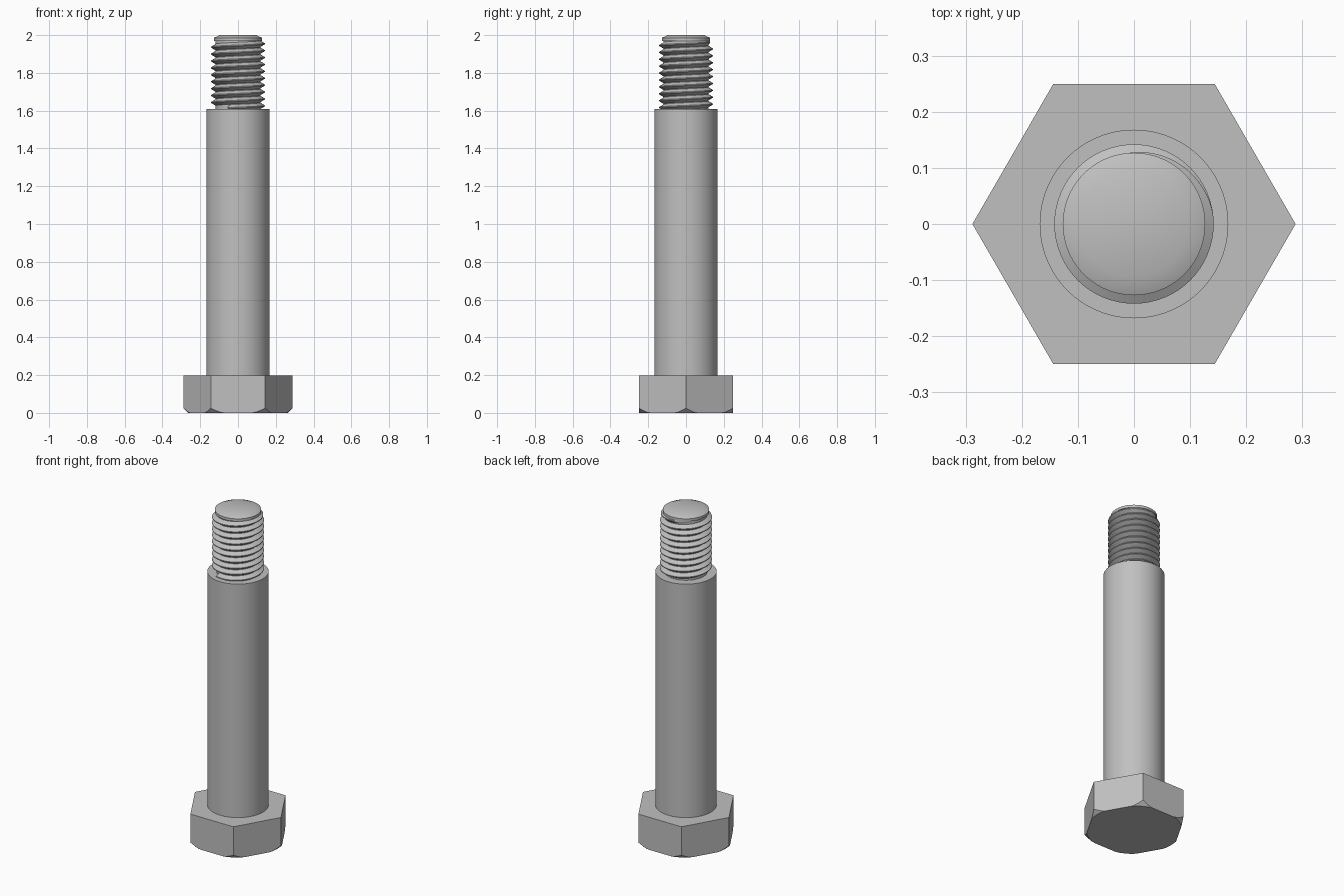
import bpy, bmesh
from math import cos, sin, pi, radians, hypot, floor
from mathutils import Vector

cube = bpy.data.objects.get("Cube")
if cube:
    bpy.data.objects.remove(cube, do_unlink=True)

# Single steel colour
steel = bpy.data.materials.new("steel_grey")
steel.use_nodes = True
GREY = (0.53, 0.53, 0.53, 1)
steel.diffuse_color = GREY
steel.node_tree.nodes["Principled BSDF"].inputs["Base Color"].default_value = GREY

HEAD_TOP, SHANK_TOP, TIP = 0.197, 1.61, 2.0
CORE_R, CREST_R = 0.118, 0.142


def finish(name, bm, angle=30):
    bmesh.ops.remove_doubles(bm, verts=bm.verts, dist=1e-5)
    bmesh.ops.recalc_face_normals(bm, faces=bm.faces)
    mesh = bpy.data.meshes.new(name)
    bm.to_mesh(mesh)
    bm.free()
    mesh.materials.append(steel)
    obj = bpy.data.objects.new(name, mesh)
    bpy.context.collection.objects.link(obj)
    bpy.ops.object.select_all(action='DESELECT')
    obj.select_set(True)
    bpy.context.view_layer.objects.active = obj
    bpy.ops.object.shade_smooth_by_angle(angle=radians(angle))
    return obj


def loft(bm, rings, closed=True):
    """Join rings of points with quads and cap both ends."""
    rings = [[bm.verts.new(p) for p in ring] for ring in rings]
    n = len(rings[0])
    for a, b in zip(rings, rings[1:]):
        for i in range(n):
            j = (i + 1) % n
            bm.faces.new((a[i], a[j], b[j], b[i]))
    bm.faces.new(rings[0][::-1])
    bm.faces.new(rings[-1])


def lathe(name, profile, sides=96):
    bm = bmesh.new()
    loft(bm, [[(r * cos(2 * pi * i / sides), r * sin(2 * pi * i / sides), z)
               for i in range(sides)] for r, z in profile])
    return finish(name, bm)


# Hexagonal head, its lower corners trimmed by a cone
CORNER, CONE_R, SLOPE, STEPS = 0.288, 0.263, 1.0, 12
corners = [Vector((CORNER * cos(k * pi / 3), CORNER * sin(k * pi / 3))) for k in range(6)]
outline = [corners[k].lerp(corners[(k + 1) % 6], s / STEPS)
           for k in range(6) for s in range(STEPS)]
base, trim, top = [], [], []
for p in outline:
    inner = p * min(1, CONE_R / p.length)
    base.append((*inner, 0))
    trim.append((*p, max(0, p.length - CONE_R) * SLOPE))
    top.append((*p, HEAD_TOP))
bm = bmesh.new()
loft(bm, [base, trim, top])
finish("hex_head", bm, 25)

# Plain shank and the threaded end's core with its shallow tip chamfer
lathe("shank", [(0.168, HEAD_TOP), (0.168, SHANK_TOP)])
lathe("threaded_core", [(CORE_R, SHANK_TOP), (CORE_R, 1.97), (0.127, 1.97),
                        (0.127, 1.986), (0.095, TIP)])

# Right-handed helical thread, fading into the core at its upper end
PITCH, SEGS = 0.0365, 64
START, END = SHANK_TOP + 0.004, 1.968
turns = (END - START) / PITCH
count = int(turns * SEGS)
end_angle = radians(135)
sections = []
for i in range(count + 1):
    a = end_angle - 2 * pi * (count - i) / SEGS
    z = START + (END - START) * i / count
    fade = min(1, (count - i) / (SEGS * 0.35))
    crest = CORE_R + 0.002 + (CREST_R - CORE_R - 0.002) * fade
    section = [(CORE_R - 0.002, -0.5), (crest, -0.07), (crest, 0.07), (CORE_R - 0.002, 0.5)]
    sections.append([(r * cos(a), r * sin(a), max(SHANK_TOP - 0.01, z + h * PITCH))
                     for r, h in section])
bm = bmesh.new()
loft(bm, sections)
finish("thread", bm)
